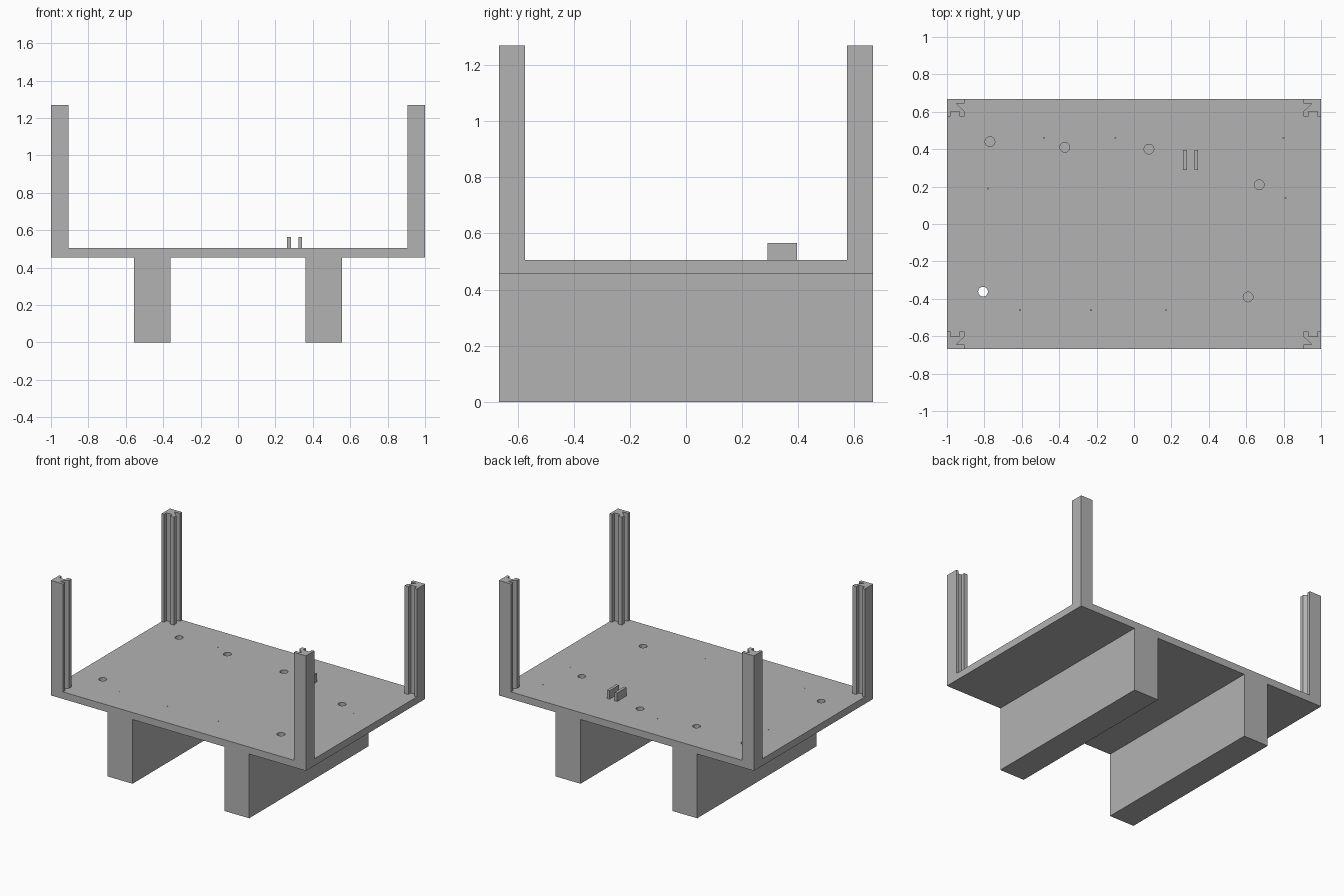
import bpy
import bmesh
from mathutils import Matrix

cube = bpy.data.objects.get("Cube")
if cube:
    bpy.data.objects.remove(cube, do_unlink=True)

HALF_Y = 0.667
DECK_LOW, DECK_TOP, POST_TOP = 0.455, 0.505, 1.27

grey = bpy.data.materials.new("plain grey")
grey.use_nodes = True
grey.diffuse_color = (0.45, 0.45, 0.45, 1)
grey.node_tree.nodes["Principled BSDF"].inputs["Base Color"].default_value = grey.diffuse_color


def finish(bm, name):
    bmesh.ops.recalc_face_normals(bm, faces=bm.faces)
    mesh = bpy.data.meshes.new(name)
    bm.to_mesh(mesh)
    bm.free()
    mesh.materials.append(grey)
    obj = bpy.data.objects.new(name, mesh)
    bpy.context.collection.objects.link(obj)
    return obj


def box(name, low, high):
    bm = bmesh.new()
    bmesh.ops.create_cube(bm, size=1)
    for v in bm.verts:
        v.co = [a + (c + 0.5) * (b - a) for a, b, c in zip(low, high, v.co)]
    return finish(bm, name)


def prism(name, outline, low, high):
    bm = bmesh.new()
    face = bm.faces.new([bm.verts.new((x, y, low)) for x, y in outline])
    grown = bmesh.ops.extrude_face_region(bm, geom=[face])["geom"]
    verts = [g for g in grown if isinstance(g, bmesh.types.BMVert)]
    bmesh.ops.translate(bm, verts=verts, vec=(0, 0, high - low))
    return finish(bm, name)


# Deck with round holes and pin holes
deck = box("deck", (-1, -HALF_Y, DECK_LOW), (1, HALF_Y, DECK_TOP))
blind_holes = [(-0.77, 0.44), (-0.37, 0.41), (0.08, 0.4), (0.67, 0.21), (0.61, -0.39)]
through_hole = (-0.807, -0.362)
pin_holes = [(-0.78, 0.19), (-0.48, 0.46), (-0.1, 0.46), (-0.61, -0.46),
             (-0.23, -0.46), (0.17, -0.46), (0.81, 0.14), (0.8, 0.46)]
drills = [(p, 0.026, 0.03, 32) for p in blind_holes]
drills += [(p, 0.003, 0.02, 8) for p in pin_holes]
drills.append((through_hole, 0.026, 0.1, 32))
bm = bmesh.new()
for (x, y), radius, depth, sides in drills:
    bmesh.ops.create_cone(bm, cap_ends=True, segments=sides, radius1=radius,
                          radius2=radius, depth=2 * depth,
                          matrix=Matrix.Translation((x, y, DECK_TOP)))
cutter = finish(bm, "hole_cutter")
cutter.hide_render = True
cut = deck.modifiers.new("holes", "BOOLEAN")
cut.operation = "DIFFERENCE"
cut.solver = "EXACT"
cut.object = cutter
bpy.context.view_layer.objects.active = deck
bpy.ops.object.modifier_apply(modifier=cut.name)
bpy.data.objects.remove(cutter, do_unlink=True)

# Slotted corner posts, outline measured inward from the outer corner
profile = [(0, 0), (0.095, 0), (0.095, 0.024), (0.05, 0.024), (0.095, 0.066),
           (0.095, 0.093), (0.066, 0.093), (0.066, 0.066), (0.019, 0.066),
           (0.019, 0.093), (0, 0.093)]
for side, sx in (("left", 1), ("right", -1)):
    for end, sy in (("back", 1), ("front", -1)):
        outline = [(sx * (1 - u), sy * (HALF_Y - v)) for u, v in profile]
        prism(f"{end}_{side}_post", outline, DECK_TOP, POST_TOP)
    # Long block legs
    inner, outer = sorted((sx * 0.36, sx * 0.555))
    box(f"{side}_leg", (inner, -HALF_Y, 0), (outer, HALF_Y, DECK_LOW))

# Pair of small upright tabs
for name, x in (("inner_tab", 0.273), ("outer_tab", 0.333)):
    box(name, (x - 0.01, 0.29, DECK_TOP), (x + 0.01, 0.395, 0.565))
